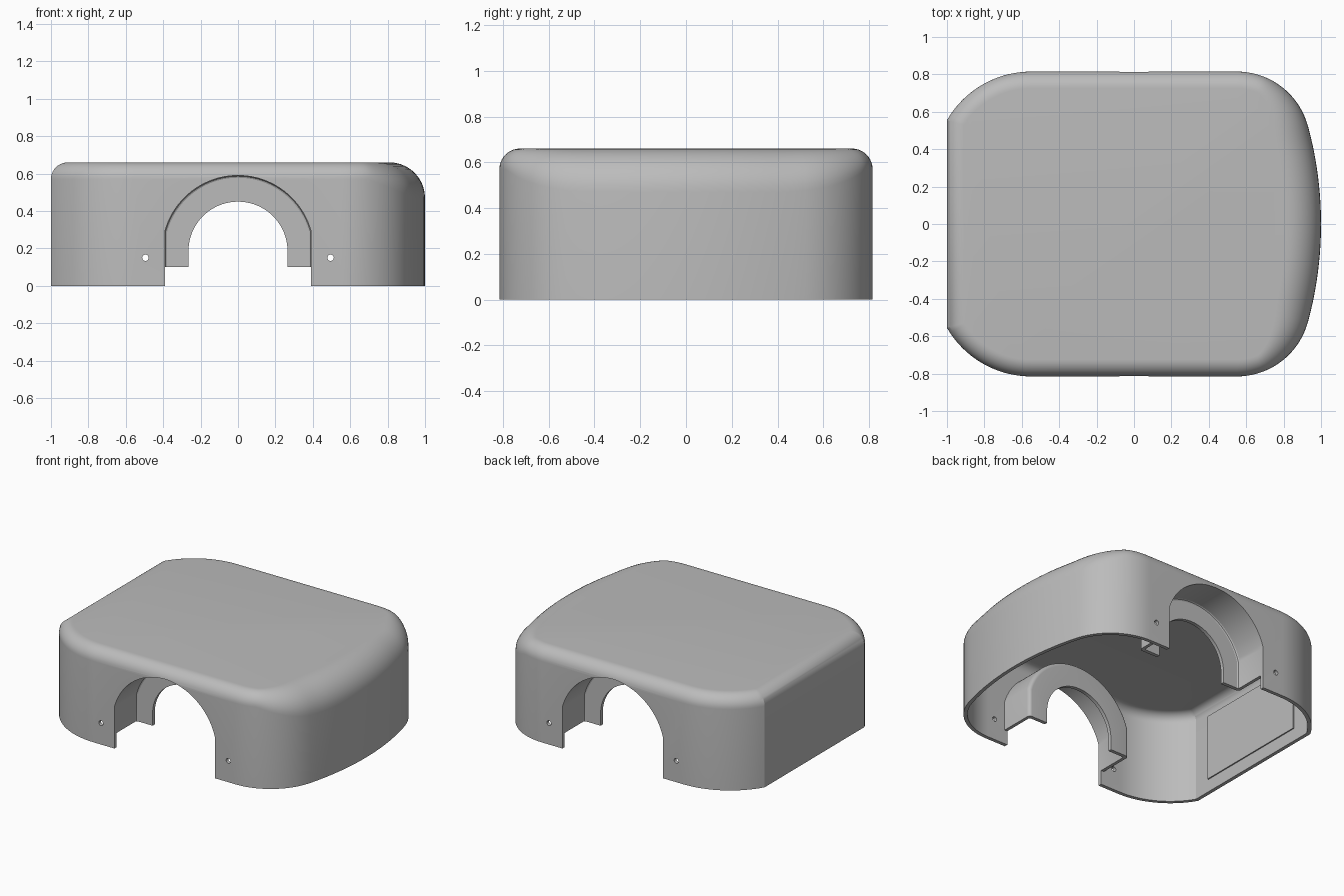
import bpy, bmesh, math
from mathutils import Vector

if "Cube" in bpy.data.objects:
    bpy.data.objects.remove(bpy.data.objects["Cube"])

HEIGHT, HALF_Y, WALL = 0.66, 0.815, 0.025
ARCH_Z, ARCH_R, ARCH_W, FOOT_Z = 0.185, 0.405, 0.39, 0.10

grey = bpy.data.materials.new("plain_grey")
grey.use_nodes = True
grey.diffuse_color = (0.5, 0.5, 0.5, 1)
grey.node_tree.nodes["Principled BSDF"].inputs["Base Color"].default_value = (0.5, 0.5, 0.5, 1)


def make_object(name, bm):
    bmesh.ops.recalc_face_normals(bm, faces=bm.faces[:])
    mesh = bpy.data.meshes.new(name)
    bm.to_mesh(mesh)
    bm.free()
    mesh.materials.append(grey)
    obj = bpy.data.objects.new(name, mesh)
    bpy.context.collection.objects.link(obj)
    return obj


def activate(obj):
    bpy.ops.object.select_all(action='DESELECT')
    obj.select_set(True)
    bpy.context.view_layer.objects.active = obj


def bridge(bm, a, b):
    n = len(a)
    for i in range(n):
        bm.faces.new((a[i], a[(i + 1) % n], b[(i + 1) % n], b[i]))


def arc(cx, cy, r, start, end, n):
    angles = [math.radians(start + (end - start) * i / n) for i in range(n + 1)]
    return [Vector((cx + r * math.cos(a), cy + r * math.sin(a))) for a in angles]


# Plan outline: bowed left end, rounded corners, flat right end
def plan_outline():
    half = arc(-1.0, 0, 2.0, 0, 15.2, 10)
    half += arc(0.55, HALF_Y - 0.393, 0.393, 15.2, 90, 18)[1:]
    half += arc(-0.55, HALF_Y - 0.52, 0.52, 90, 150, 16)
    half[-1].x = -1.0
    return half + [Vector((p.x, -p.y)) for p in reversed(half[1:])]


def miter_normals(pts):
    out = []
    for i, p in enumerate(pts):
        e1 = (p - pts[i - 1]).normalized()
        e2 = (pts[(i + 1) % len(pts)] - p).normalized()
        n1, n2 = Vector((e1.y, -e1.x)), Vector((e2.y, -e2.x))
        m = (n1 + n2).normalized()
        out.append(m / m.dot(n1))
    return out


# Hollow cover with a wider edge rounding at the bowed end
def build_cover():
    bm = bmesh.new()
    pts = plan_outline()
    normals = miter_normals(pts)

    def skin(inset):
        def ring(angle, floor=False):
            verts = []
            for p, n in zip(pts, normals):
                blend = min(max((p.x - 0.7) / 0.25, 0), 1)
                r = 0.09 + 0.1 * blend - inset
                q = p - n * (inset + r * (1 - math.cos(angle)))
                z = 0 if floor else HEIGHT - inset - r * (1 - math.sin(angle))
                verts.append(bm.verts.new((q.x, q.y, z)))
            return verts
        rings = [ring(0, True)] + [ring(math.pi / 2 * k / 10) for k in range(11)]
        for a, b in zip(rings, rings[1:]):
            bridge(bm, a, b)
        bm.faces.new(rings[-1])
        return rings[0]

    bridge(bm, skin(0), skin(WALL))
    return make_object("cover_shell", bm)


# Arch line in x and z, stepped inward by d from the opening edge
def arch_line(d, foot):
    r, w = ARCH_R - d, ARCH_W - 0.893 * d
    a = math.degrees(math.acos(min(w / r, 1)))
    return [Vector((w, foot))] + arc(0, ARCH_Z, r, a, 180 - a, 40) + [Vector((-w, foot))]


def loft(bm, loops):
    rings = [[bm.verts.new(v) for v in loop] for loop in loops]
    for a, b in zip(rings, rings[1:]):
        bridge(bm, a, b)
    bm.faces.new(rings[0])
    bm.faces.new(rings[-1])


# Cutter for arch openings and small screw holes
def build_cutter():
    bm = bmesh.new()
    for side in (-1, 1):
        profiles = [arch_line(0, -0.1)]
        profiles += [arc(x, 0.15, 0.017, 0, 345, 23) for x in (-0.495, 0.495)]
        for prof in profiles:
            loft(bm, [[(p.x, side * y, p.y) for p in prof] for y in (0.7, 0.9)])
    obj = make_object("opening_cutter", bm)
    obj.hide_render = True
    return obj


# Wheel well: tunnel wall ending in an inner flange with a U-shaped hole
def build_well(name, side):
    bm = bmesh.new()
    outer, inner, rad = 0.798, 0.545, 0.025
    section = [(0, outer), (-WALL, outer)]
    section += [(-WALL + rad * (1 - math.cos(t)), inner + rad * (1 - math.sin(t)))
                for t in [math.pi / 2 * k / 6 for k in range(7)]]
    section += [(0.14, inner), (0.14, inner + WALL), (0.012, inner + WALL),
                (0.004, inner + WALL + 0.004), (0, inner + WALL + 0.012)]
    strips = [[(p.x, side * y, p.y) for p in arch_line(d, FOOT_Z)] for d, y in section]
    loft(bm, list(zip(*strips)))
    return make_object(name, bm)


cover = build_cover()
cutter = build_cutter()
mod = cover.modifiers.new("openings", 'BOOLEAN')
mod.operation, mod.solver, mod.object = 'DIFFERENCE', 'EXACT', cutter
activate(cover)
bpy.ops.object.modifier_apply(modifier=mod.name)
bpy.data.objects.remove(cutter)

parts = [cover, build_well("front_wheel_well", -1), build_well("back_wheel_well", 1)]

# Thin panel on the inside of the flat end
bm = bmesh.new()
bmesh.ops.create_cube(bm, size=1)
bmesh.ops.scale(bm, vec=(0.009, 0.85, 0.46), verts=bm.verts[:])
bmesh.ops.translate(bm, vec=(WALL - 1 + 0.004, 0, 0.32), verts=bm.verts[:])
make_object("inner_end_panel", bm)

for obj in parts:
    activate(obj)
    bpy.ops.object.shade_smooth_by_angle(angle=math.radians(25))
